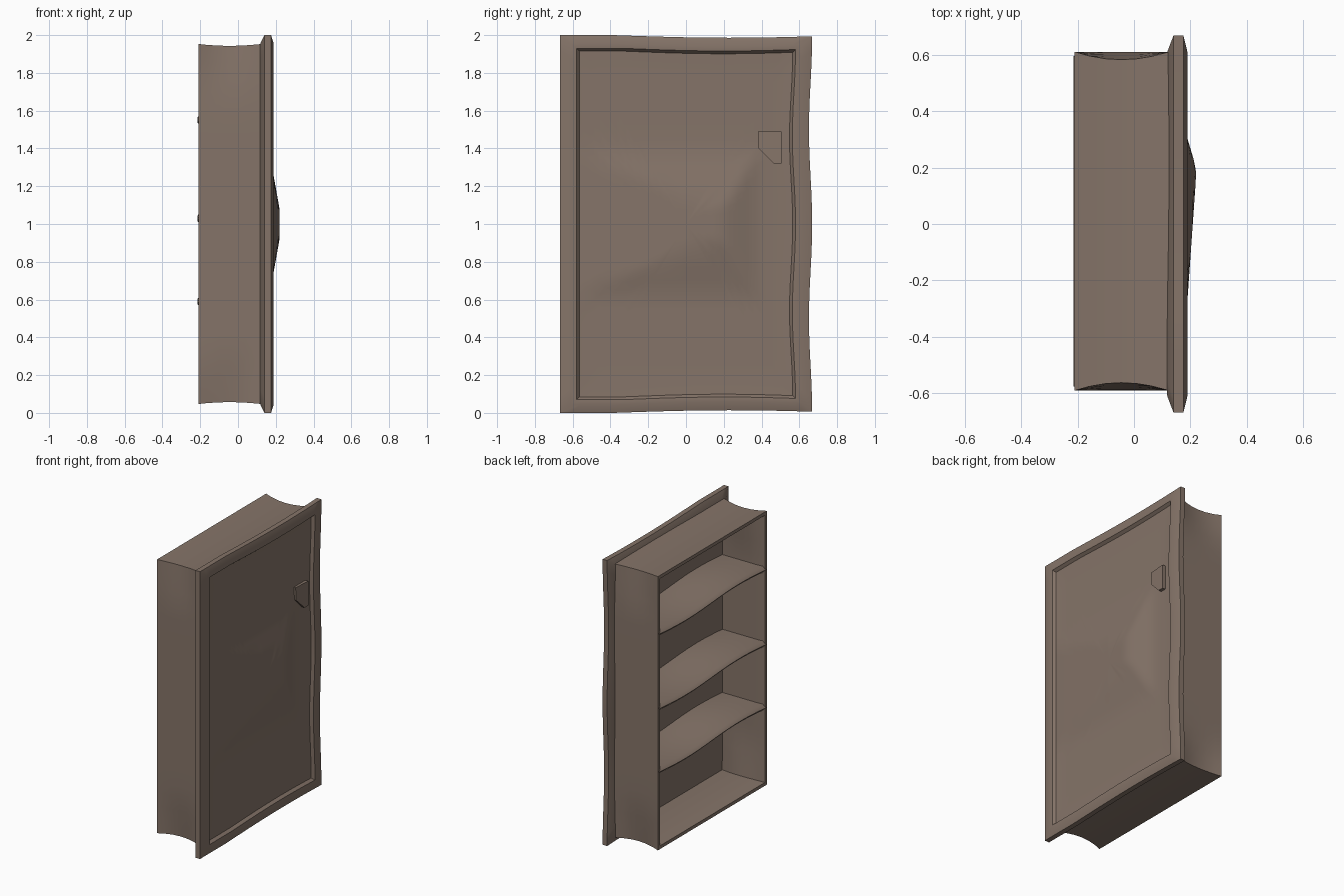
import bpy, bmesh, math

if "Cube" in bpy.data.objects:
    bpy.data.objects.remove(bpy.data.objects["Cube"])

wood = bpy.data.materials.new("worn brown wood")
wood.diffuse_color = (0.235, 0.175, 0.14, 1)
wood.use_nodes = True
wood.node_tree.nodes["Principled BSDF"].inputs["Base Color"].default_value = wood.diffuse_color


def finish(bm, name, angle=40):
    bmesh.ops.remove_doubles(bm, verts=bm.verts, dist=0.0005)
    bmesh.ops.recalc_face_normals(bm, faces=bm.faces)
    me = bpy.data.meshes.new(name)
    bm.to_mesh(me)
    bm.free()
    ob = bpy.data.objects.new(name, me)
    bpy.context.collection.objects.link(ob)
    me.materials.append(wood)
    bpy.ops.object.select_all(action='DESELECT')
    ob.select_set(True)
    bpy.context.view_layer.objects.active = ob
    bpy.ops.object.shade_smooth_by_angle(angle=math.radians(angle))
    return ob


def rectangle(n):
    """Unit rectangle perimeter from -1 to 1, n steps per side."""
    s = [-1 + 2 * i / n for i in range(n)]
    return ([(a, -1) for a in s] + [(1, a) for a in s]
            + [(-a, 1) for a in s] + [(-1, -a) for a in s])


def loft(name, rings, place, n=16, angle=40):
    """Join rectangular rings (x, half y, half z), closed at both ends."""
    bm = bmesh.new()
    loops = [[bm.verts.new(place(x, u, v, hy, hz)) for u, v in rectangle(n)]
             for x, hy, hz in rings]
    for a, b in zip(loops, loops[1:]):
        for i in range(4 * n):
            j = (i + 1) % (4 * n)
            bm.faces.new((a[i], a[j], b[j], b[i]))
    # end rings at zero size weld to a point; others get a cap
    for lp, r in ((loops[0], rings[0]), (loops[-1], rings[-1])):
        if r[1] > 0:
            bm.faces.new(lp)
    return finish(bm, name, angle)


# Large panel: rounded rim, sunken field with a shallow raised middle
def panel_place(x, u, v, hy, hz):
    y, z = u * hy, 1 + v * hz
    if hy > 0.56:                                # hand-worn wavy outline
        if u > 0.99:
            y -= 0.017 * math.sin(math.pi * abs(v)) ** 2
        if abs(v) > 0.99:
            z -= v * 0.014 * max(0, math.cos((u - 0.35) * 1.7))
    elif x > 0.1:                                # field surface
        dy = (0.17 - y) * 0.07 if y < 0.17 else (y - 0.2) * 0.3
        dz = (abs(z - 1) - 0.08) * 0.18
        x = max(x, 0.22 - max(0, dy, dz))
    return (x, y, z)


field = [(0.165, 0.55 * k / 12, 0.90 * k / 12) for k in range(11, -1, -1)]
loft("back_panel",
     [(0.115, 0.575, 0.93), (0.118, 0.61, 0.955), (0.14, 0.668, 1.0),
      (0.175, 0.668, 1.0), (0.189, 0.61, 0.955), (0.187, 0.58, 0.93),
      (0.168, 0.565, 0.915)] + field, panel_place, 24)


# Open cabinet box with thin walls, pinched between its corners
def box_place(x, u, v, hy, hz):
    pinch = max(0, 1 - ((x + 0.045) / 0.165) ** 2)
    near_end = max(0, (abs(v) - 0.68) / 0.32)
    y = 0.01 + u * (hy - (0.028 * pinch * near_end if abs(u) > 0.99 else 0))
    z = 1 + v * (hz - (0.01 * pinch if abs(v) > 0.99 else 0))
    return (x, y, z)


xs = [0.125, 0.06, 0.01, -0.045, -0.10, -0.16, -0.21]
loft("cabinet_box",
     [(x, 0.6, 0.953) for x in xs]
     + [(-0.21, 0.578, 0.93)]
     + [(x, 0.572, 0.925) for x in xs[::-1][1:-1]]
     + [(0.113, 0.572, 0.925)], box_place, 20)


# Three sagging shelves with a soft nose on the open side
def shelf(name, z0):
    bm = bmesh.new()
    profile = [(0.12, -0.022), (-0.195, -0.022), (-0.215, 0.0),
               (-0.195, 0.022), (0.12, 0.022)]
    n = 24
    rows = []
    for i in range(n + 1):
        y = -0.575 + 1.17 * i / n
        wave = 0.014 * math.sin(2 * math.pi * i / n)
        rows.append([bm.verts.new((x, y, z0 + z + wave)) for x, z in profile])
    for a, b in zip(rows, rows[1:]):
        for i in range(5):
            j = (i + 1) % 5
            bm.faces.new((a[i], a[j], b[j], b[i]))
    bm.faces.new(rows[0])
    bm.faces.new(rows[-1])
    finish(bm, name, 50)


for label, height in (("lower", 0.59), ("middle", 1.03), ("upper", 1.55)):
    shelf(label + "_shelf", height)


# Small wedge-shaped latch on the panel field
bm = bmesh.new()
outline = [(0.38, 1.49), (0.505, 1.49), (0.505, 1.32), (0.465, 1.32), (0.385, 1.40)]
base = [bm.verts.new((0.16, y, z)) for y, z in outline]
top = [bm.verts.new((0.188 if y > 0.45 else 0.178, y, z)) for y, z in outline]
for i in range(5):
    j = (i + 1) % 5
    bm.faces.new((base[i], base[j], top[j], top[i]))
bm.faces.new(base)
bm.faces.new(top)
finish(bm, "latch", 30)
